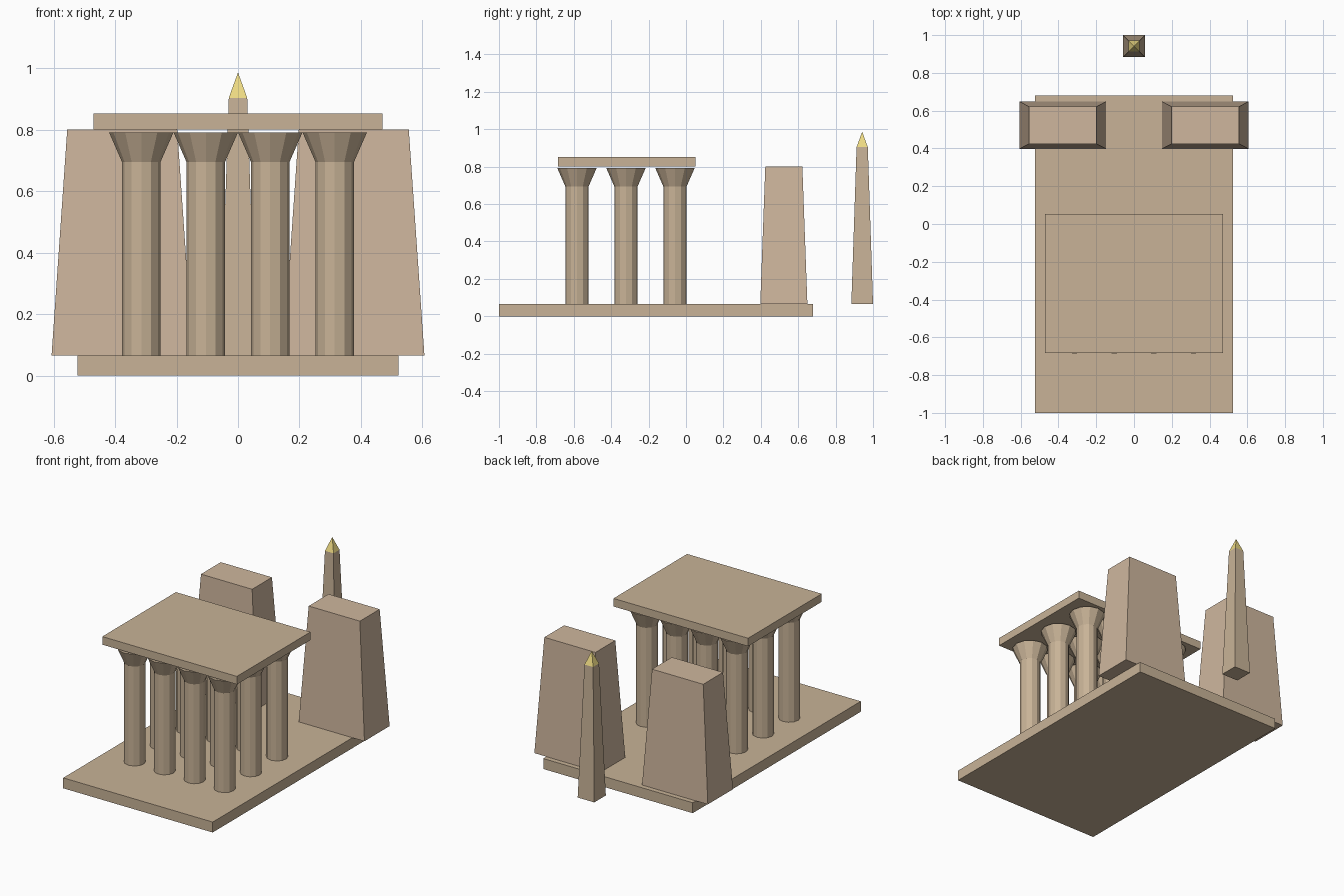
import bpy, bmesh, math

if "Cube" in bpy.data.objects:
    bpy.data.objects.remove(bpy.data.objects["Cube"])


def material(name, rgb):
    m = bpy.data.materials.new(name)
    m.diffuse_color = (*rgb, 1)
    m.use_nodes = True
    m.node_tree.nodes["Principled BSDF"].inputs["Base Color"].default_value = m.diffuse_color
    return m


SAND = material("sandstone", (0.58, 0.45, 0.31))
ROSE = material("pale_stone", (0.62, 0.47, 0.34))
GOLD = material("gold", (0.86, 0.71, 0.23))


def stack(name, rings, loc, mat):
    """Solid from stacked rings; each ring is a list of (x, y, z), or one apex point."""
    bm = bmesh.new()
    loops = [[bm.verts.new(p) for p in ring] for ring in rings]
    n = len(loops[0])
    bm.faces.new(loops[0][::-1])
    for a, b in zip(loops, loops[1:]):
        for i in range(n):
            j = (i + 1) % n
            if len(b) == 1:
                bm.faces.new((a[i], a[j], b[0]))
            else:
                bm.faces.new((a[i], a[j], b[j], b[i]))
    if len(loops[-1]) > 1:
        bm.faces.new(loops[-1])
    me = bpy.data.meshes.new(name)
    bm.to_mesh(me)
    bm.free()
    me.materials.append(mat)
    ob = bpy.data.objects.new(name, me)
    ob.location = loc
    bpy.context.collection.objects.link(ob)
    return ob


def rect(hx, hy, z):
    return [(-hx, -hy, z), (hx, -hy, z), (hx, hy, z), (-hx, hy, z)]


def circle(r, z, n=12):
    return [(r * math.cos(math.tau * i / n), r * math.sin(math.tau * i / n), z)
            for i in range(n)]


# floor platform and roof slab
stack("platform", [rect(0.523, 0.84, 0), rect(0.523, 0.84, 0.066)], (0, -0.16, 0), SAND)
stack("roof_slab", [rect(0.471, 0.368, 0.802), rect(0.471, 0.368, 0.853)],
      (0, -0.316, 0), SAND)

# hall of columns with flared capitals
for x in (-0.315, -0.105, 0.105, 0.315):
    for y in (-0.583, -0.321, -0.059):
        stack("column_shaft", [circle(0.0625, 0.066), circle(0.0625, 0.695)], (x, y, 0), SAND)
        stack("column_capital", [circle(0.0625, 0.695), circle(0.105, 0.792)], (x, y, 0), SAND)

# pair of tapered gate towers
for s in (-1, 1):
    stack("gate_tower", [rect(0.23, 0.126, 0.066), rect(0.179, 0.099, 0.802)],
          (s * 0.377, 0.523, 0), ROSE)

# obelisk with gilded tip
stack("obelisk_shaft", [rect(0.058, 0.058, 0.066), rect(0.03, 0.03, 0.904)],
      (0, 0.942, 0), SAND)
stack("obelisk_tip", [rect(0.03, 0.03, 0.904), [(0, 0, 0.987)]], (0, 0.942, 0), GOLD)
